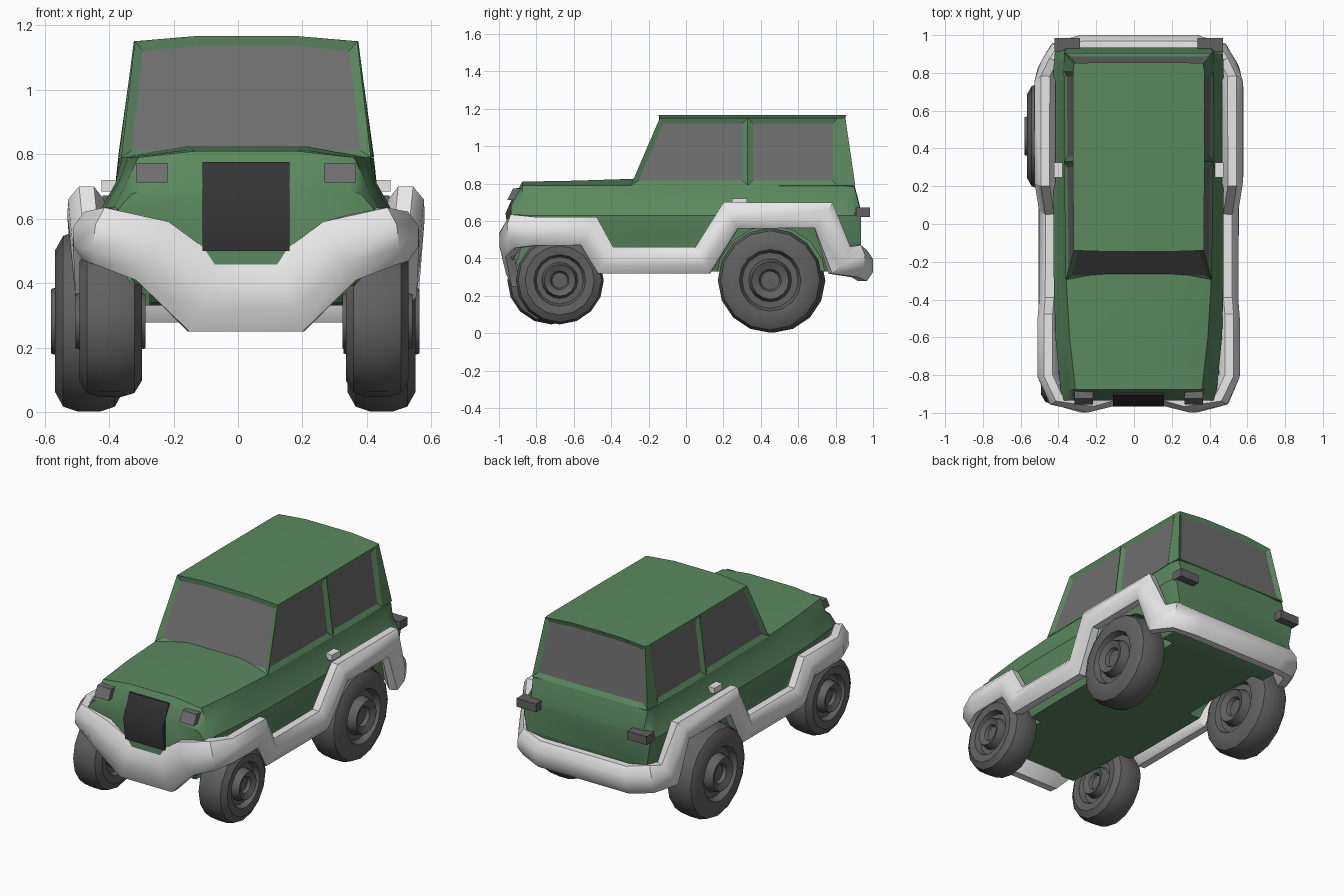
import bpy, bmesh
from math import radians, pi, cos, sin
from mathutils import Vector, Matrix

if "Cube" in bpy.data.objects:
    bpy.data.objects.remove(bpy.data.objects["Cube"], do_unlink=True)

CX = 0.025  # body centre line


def material(name, colour):
    m = bpy.data.materials.new(name)
    m.use_nodes = True
    m.diffuse_color = (*colour, 1)
    m.node_tree.nodes["Principled BSDF"].inputs["Base Color"].default_value = (*colour, 1)
    return m


GREEN = material("green paint", (0.105, 0.25, 0.115))
WHITE = material("white trim", (0.8, 0.8, 0.8))
GLASS = material("grey glass", (0.155, 0.155, 0.155))
RUBBER = material("dark grey", (0.12, 0.12, 0.12))
BLACK = material("black grille", (0.035, 0.035, 0.035))


def finish(name, bm, mats, angle=35, x=CX):
    bmesh.ops.recalc_face_normals(bm, faces=bm.faces[:])
    mesh = bpy.data.meshes.new(name)
    bm.to_mesh(mesh)
    bm.free()
    ob = bpy.data.objects.new(name, mesh)
    ob.location.x = x
    bpy.context.collection.objects.link(ob)
    for m in mats:
        mesh.materials.append(m)
    shade(ob, angle)
    return ob


def shade(ob, angle):
    bpy.ops.object.select_all(action='DESELECT')
    bpy.context.view_layer.objects.active = ob
    ob.select_set(True)
    bpy.ops.object.shade_smooth_by_angle(angle=radians(angle))


def loft(rings, closed=False):
    """Skin a list of point rings; cap the ends unless the loft is closed."""
    bm = bmesh.new()
    vs = [[bm.verts.new(p) for p in ring] for ring in rings]
    n = len(vs[0])
    pairs = list(zip(vs, vs[1:])) + ([(vs[-1], vs[0])] if closed else [])
    for a, b in pairs:
        for i in range(n):
            j = (i + 1) % n
            bm.faces.new((a[i], a[j], b[j], b[i]))
    if not closed:
        bm.faces.new(vs[0])
        bm.faces.new(vs[-1])
    return bm


def prism(name, profile, x0, x1, mat):
    """Side profile (y, z) extruded between two x positions."""
    return finish(name, loft([[(x, y, z) for y, z in profile] for x in (x0, x1)]), [mat])


def box(y0, y1, z0, z1):
    return [(y0, z0), (y1, z0), (y1, z1), (y0, z1)]


# Lower body: half section (half width, z), lofted along y
SECTION = [(.38, .33), (.425, .45), (.45, .63), (.405, .71), (.385, .79), (.18, .82)]
STATIONS = [  # y, width factor, upper width factor, highest z, floor z
    (-.935, .88, .82, .70, .40), (-.875, .92, .87, .81, .34), (-.6, .98, .95, .815, .33),
    (-.28, 1, 1, .825, .33), (.5, 1, 1.02, .80, .33), (.84, 1, 1.03, .80, .33),
    (.90, .99, 1.02, .795, .36), (.935, .97, 1, .66, .46)]
rings = []
for y, wide, upper, top, floor in STATIONS:
    half = []
    for i, (w, z) in enumerate(SECTION):
        cap = top if i == 5 else top - .012 * (5 - i)
        half.append((w * (upper if i > 3 else wide), y, max(min(z, cap) if i < 5 else top, floor + .012 * i)))
    rings.append(half + [(-x, yy, z) for x, yy, z in reversed(half)])
body = finish("body", loft(rings), [GREEN])

# Wheel wells cut from the body
for side in (-1, 1):
    for y, r in ((-.70, .255), (.455, .295)):
        bm = bmesh.new()
        turn = Matrix.Translation((side * .46, y, .28)) @ Matrix.Rotation(pi / 2, 4, 'Y')
        bmesh.ops.create_cone(bm, cap_ends=True, segments=16, radius1=r, radius2=r, depth=.32, matrix=turn)
        cutter = finish("wheel_well_cutter", bm, [GREEN])
        cutter.hide_render = True
        mod = body.modifiers.new("well", 'BOOLEAN')
        mod.operation = 'DIFFERENCE'
        mod.solver = 'EXACT'
        mod.object = cutter
        bpy.context.view_layer.objects.active = body
        bpy.ops.object.modifier_apply(modifier=mod.name)
        bpy.data.objects.remove(cutter, do_unlink=True)
shade(body, 35)

# Cabin with recessed windows
bm = bmesh.new()
LOW, HIGH = .79, 1.15


def posts(side):
    spots = [(-.295, .387, -.14, .345), (.33, .395, .33, .348), (.81, .397, .81, .347), (.905, .395, .852, .342)]
    return [(bm.verts.new((side * w0, y0, LOW)), bm.verts.new((side * w1, y1, HIGH)))
            for y0, w0, y1, w1 in spots]


left, right = posts(1), posts(-1)
crown = [[bm.verts.new((s * .16, y, 1.166)) for s in (1, -1)] for y in (-.146, .856)]
windows = []
for p in (left, right):
    for i in range(3):
        f = bm.faces.new((p[i][0], p[i + 1][0], p[i + 1][1], p[i][1]))
        if i < 2:
            windows.append(f)
for end, ridge in ((0, crown[0]), (3, crown[1])):
    windows.append(bm.faces.new((right[end][0], left[end][0], left[end][1], ridge[0], ridge[1], right[end][1])))
bm.faces.new((crown[0][0], crown[0][1], crown[1][1], crown[1][0]))
for p, k in ((left, 0), (right, 1)):
    bm.faces.new([q[1] for q in p] + [crown[1][k], crown[0][k]])
bm.faces.new([q[0] for q in left] + [q[0] for q in reversed(right)])
bmesh.ops.recalc_face_normals(bm, faces=bm.faces[:])
bmesh.ops.inset_individual(bm, faces=windows, thickness=.028, depth=-.014, use_even_offset=True)
for f in windows:
    f.material_index = 1
finish("cabin", bm, [GREEN, GLASS], 20)

# White bumper and fender trim: one closed loop around the body
PATH = [  # half width, y, z, half height
    (.135, -.905, .365, .115), (.29, -.942, .50, .10), (.435, -.91, .545, .08),
    (.48, -.80, .545, .075), (.48, -.52, .545, .075), (.473, -.43, .39, .07),
    (.473, .09, .39, .07), (.497, .24, .63, .07), (.497, .735, .63, .07),
    (.475, .82, .39, .075), (.425, .91, .385, .08), (.30, .945, .36, .082)]
loop = PATH + [(-x, y, z, h) for x, y, z, h in reversed(PATH)]
rings = []
for i, (x, y, z, h) in enumerate(loop):
    p = Vector((x, y, z))
    a = (p - Vector(loop[i - 1][:3])).normalized()
    b = (Vector(loop[(i + 1) % len(loop)][:3]) - p).normalized()
    t = (a + b).normalized()
    out = Vector((t.y, -t.x, 0)).normalized()
    up = out.cross(t).normalized()
    stretch = min(1.2, 1 / max(.5, t.dot(a)))
    rings.append([p + out * .056 * cos(k * pi / 4 + pi / 8) * 1.08
                  + up * h * stretch * sin(k * pi / 4 + pi / 8) * 1.08 for k in range(8)])
finish("bumper_trim", loft(rings, closed=True), [WHITE], 40)

# Wheels: half profile (radius, offset from the middle) mirrored and turned
RIM = [(.05, .08), (.06, .10), (.10, .118), (.115, .065), (.15, .065),
       (.165, .10), (.22, .105), (.265, .08), (.28, .035)]
profile = RIM + [(r, -w) for r, w in reversed(RIM)]
WHEELS = [("rear_left_wheel", .445, .45, .282, 1), ("rear_right_wheel", -.462, .465, .282, 1),
          ("front_left_wheel", .432, -.675, .282, .84), ("front_right_wheel", -.395, -.72, .282, .84)]
for name, x, y, z, size in WHEELS:
    sides = 16
    rings = [[(w * (size + 1) / 2, r * size * cos(2 * pi * k / sides), r * size * sin(2 * pi * k / sides))
              for k in range(sides)] for r, w in profile]
    wheel = finish(name, loft(rings), [RUBBER], 35, x)
    wheel.location.y, wheel.location.z = y, z

# Grille, lamps and door handles
prism("grille", [(-.905, .775), (-.965, .64), (-.945, .50), (-.85, .50), (-.85, .775)], -.135, .135, BLACK)
for side, word in ((1, "left"), (-1, "right")):
    lamp = [(-.925, .772), (-.955, .712), (-.87, .712), (-.87, .772)]
    prism(word + "_headlight", lamp, side * .243, side * .34, GLASS)
    prism(word + "_tail_light", box(.91, .985, .62, .672), side * .312, side * .445, RUBBER)
    prism(word + "_door_handle", box(.245, .325, .685, .72), side * .395, side * .448, WHITE)
